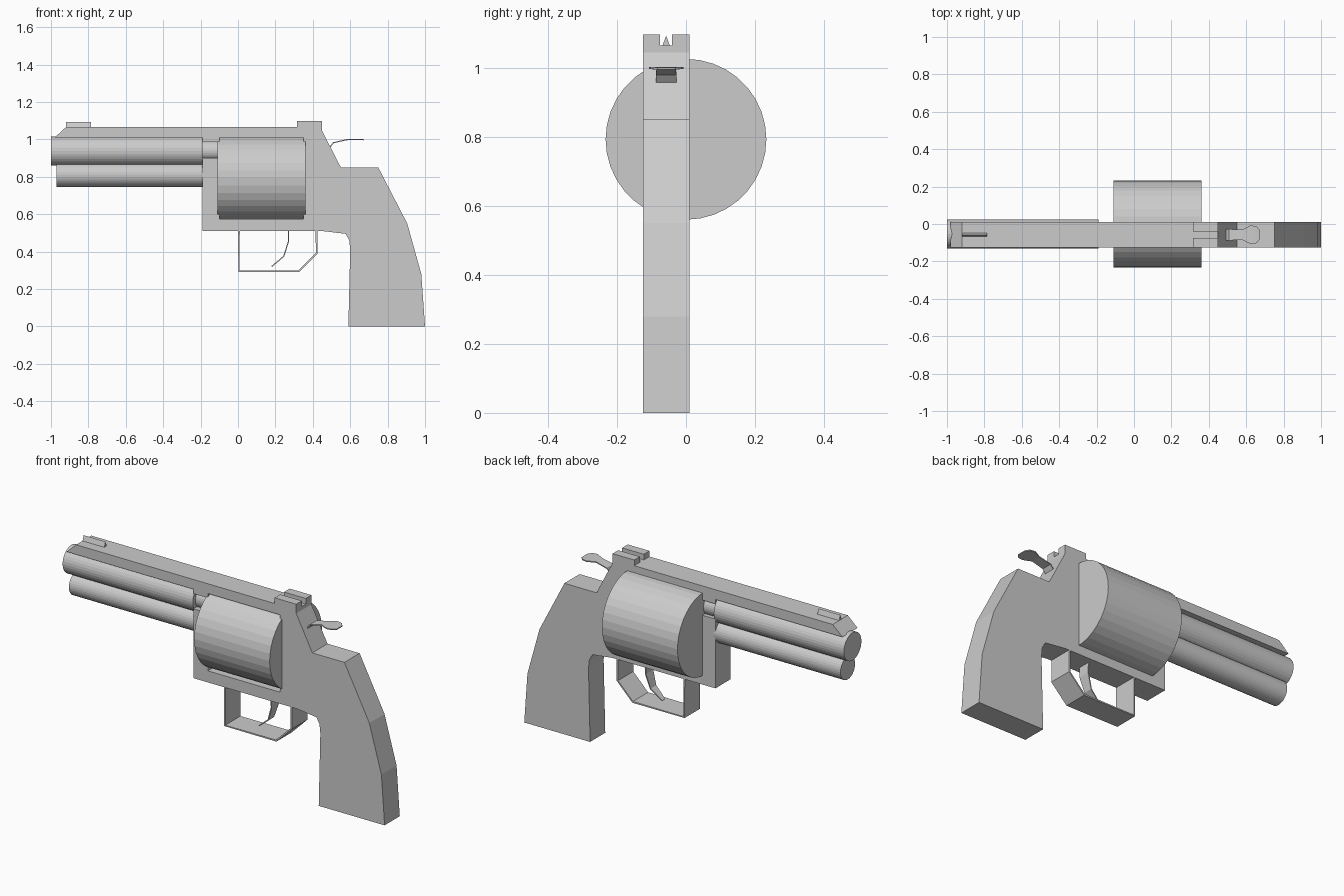
import bpy, bmesh, math
from mathutils import Vector, Matrix

cube = bpy.data.objects.get("Cube")
if cube:
    bpy.data.objects.remove(cube)

steel = bpy.data.materials.new("grey_steel")
GREY = (0.6, 0.6, 0.6, 1)
steel.use_nodes = True
steel.diffuse_color = GREY
steel.node_tree.nodes["Principled BSDF"].inputs["Base Color"].default_value = GREY

BACK, FRONT = 0.01, -0.125       # the two flat sides of the frame
MID = (BACK + FRONT) / 2


def finish(name, bm):
    bmesh.ops.recalc_face_normals(bm, faces=bm.faces)
    mesh = bpy.data.meshes.new(name)
    bm.to_mesh(mesh)
    bm.free()
    mesh.materials.append(steel)
    ob = bpy.data.objects.new(name, mesh)
    bpy.context.collection.objects.link(ob)
    return ob


def slab(name, profile, y0=FRONT, y1=BACK):
    """Side profile (x, z) extruded across y."""
    bm = bmesh.new()
    face = bm.faces.new([bm.verts.new((x, y0, z)) for x, z in profile])
    new = bmesh.ops.extrude_face_region(bm, geom=[face])["geom"]
    moved = [v for v in new if isinstance(v, bmesh.types.BMVert)]
    bmesh.ops.translate(bm, verts=moved, vec=(0, y1 - y0, 0))
    return finish(name, bm)


def tube(name, x0, x1, y, z, radius, sides=32):
    bm = bmesh.new()
    place = Matrix.Translation(((x0 + x1) / 2, y, z)) @ Matrix.Rotation(math.pi / 2, 4, "Y")
    bmesh.ops.create_cone(bm, cap_ends=True, segments=sides, radius1=radius,
                          radius2=radius, depth=x1 - x0, matrix=place)
    return finish(name, bm)


def strip(name, path, thick):
    """Thin bent plate: each path point is (x, z, width)."""
    bm = bmesh.new()
    rows = [[bm.verts.new((x, MID + s * w / 2, z)) for s in (-1, 1)] for x, z, w in path]
    for a, b in zip(rows, rows[1:]):
        bm.faces.new((a[0], a[1], b[1], b[0]))
    ob = finish(name, bm)
    mod = ob.modifiers.new("thickness", "SOLIDIFY")
    mod.thickness = thick
    mod.offset = 0
    return ob


# Frame, top rib and grip in one outline, with the drum window open at the front
slab("frame_and_grip", [
    (-0.98, 1.01), (-0.92, 1.065), (0.45, 1.065), (0.45, 1.045), (0.55, 0.85),
    (0.75, 0.85), (0.905, 0.55), (0.98, 0.28), (1, 0), (0.59, 0),
    (0.6, 0.41), (0.595, 0.46), (0.575, 0.495), (0.45, 0.51), (-0.19, 0.51),
    (-0.19, 0.9), (-0.1, 0.9), (-0.1, 0.575), (0.35, 0.575), (0.35, 1.01),
    (-0.1, 1.01), (-0.1, 0.985), (-0.19, 0.985), (-0.19, 1.01)])

# Round parts
tube("barrel", -1, -0.19, -0.053, 0.938, 0.078)
tube("barrel_extension", -0.2, -0.1, -0.053, 0.938, 0.055)
tube("lower_rod", -0.97, -0.18, -0.053, 0.81, 0.065)
tube("drum", -0.11, 0.36, 0, 0.793, 0.233, 36)

# Rear sight: two blocks with a notch between them
for name, y0, y1 in (("rear_sight_right", FRONT, -0.075), ("rear_sight_left", -0.04, BACK)):
    slab(name, [(0.315, 1.06), (0.45, 1.06), (0.45, 1.097), (0.315, 1.097)], y0, y1)

# Front sight: triangular ridge
bm = bmesh.new()
ends = [[bm.verts.new((x, MID + dy, z)) for dy, z in ((-0.011, 1.064), (0.011, 1.064), (0, 1.093))]
        for x in (-0.92, -0.785)]
for end in ends:
    bm.faces.new(end)
for i in range(3):
    j = (i + 1) % 3
    bm.faces.new((ends[0][i], ends[0][j], ends[1][j], ends[1][i]))
finish("front_sight", bm)

# Bent plates
W = BACK - FRONT
strip("trigger_guard", [(0.005, 0.515, W), (0.005, 0.295, W), (0.325, 0.295, W),
                        (0.42, 0.39, W), (0.42, 0.515, W)], 0.009)
strip("trigger", [(0.27, 0.515, 0.07), (0.27, 0.455, 0.065), (0.245, 0.375, 0.05),
                  (0.18, 0.32, 0.025)], 0.006)
strip("hammer", [(0.485, 0.95, 0.06), (0.51, 0.982, 0.06), (0.58, 0.998, 0.055),
                 (0.625, 1.0, 0.1), (0.655, 1.0, 0.09), (0.672, 0.998, 0.05)], 0.006)
